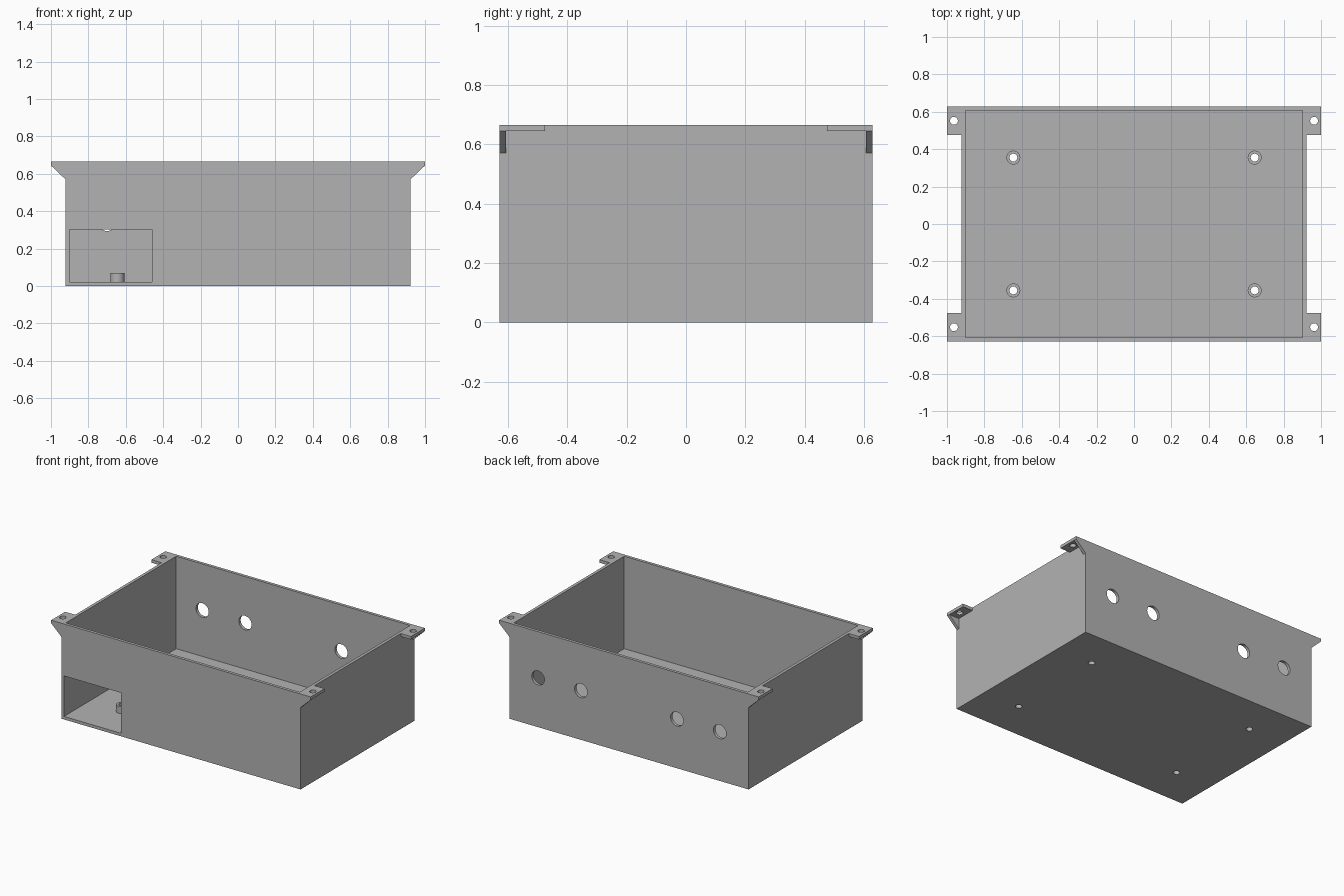
import bpy, bmesh, math
from mathutils import Matrix, Vector

if "Cube" in bpy.data.objects:
    bpy.data.objects.remove(bpy.data.objects["Cube"], do_unlink=True)

HX, HY, H, WALL = 0.922, 0.628, 0.665, 0.021
SIGNS = [(sx, sy) for sx in (-1, 1) for sy in (-1, 1)]

grey = bpy.data.materials.new("plain grey")
grey.use_nodes = True
grey.diffuse_color = (0.45, 0.45, 0.45, 1)
grey.node_tree.nodes["Principled BSDF"].inputs["Base Color"].default_value = grey.diffuse_color


def finish(name, bm):
    bmesh.ops.recalc_face_normals(bm, faces=bm.faces)
    mesh = bpy.data.meshes.new(name)
    bm.to_mesh(mesh)
    bm.free()
    mesh.materials.append(grey)
    obj = bpy.data.objects.new(name, mesh)
    bpy.context.collection.objects.link(obj)
    return obj


def box(name, lo, hi):
    lo, hi = Vector(lo), Vector(hi)
    bm = bmesh.new()
    bmesh.ops.create_cube(bm, size=1)
    for v in bm.verts:
        v.co = (lo + hi) / 2 + v.co * (hi - lo)
    return finish(name, bm)


def cylinder(name, centre, radius, depth, axis="Z"):
    bm = bmesh.new()
    turn = Matrix.Rotation(math.pi / 2, 4, "X") if axis == "Y" else Matrix()
    bmesh.ops.create_cone(bm, cap_ends=True, segments=48, radius1=radius, radius2=radius,
                          depth=depth, matrix=Matrix.Translation(centre) @ turn)
    return finish(name, bm)


def gusset(sx, sy):
    # triangular brace flush with the front or back wall
    profile = [(HX - 0.01, 0.56), (HX, 0.57), (1, H - WALL), (1, H), (HX - 0.01, H)]
    bm = bmesh.new()
    face = bm.faces.new([bm.verts.new((sx * x, sy * HY, z)) for x, z in profile])
    new = bmesh.ops.extrude_face_region(bm, geom=[face])["geom"]
    bmesh.ops.translate(bm, vec=(0, -sy * WALL, 0),
                        verts=[g for g in new if isinstance(g, bmesh.types.BMVert)])
    return finish("gusset", bm)


def combine(target, tool, operation):
    mod = target.modifiers.new("combine", "BOOLEAN")
    mod.operation, mod.solver, mod.object = operation, "EXACT", tool
    bpy.context.view_layer.objects.active = target
    bpy.ops.object.modifier_apply(modifier=mod.name)
    bpy.data.objects.remove(tool, do_unlink=True)


# Outer block with four mounting tabs, each braced by a gusset
case = box("enclosure_box", (-HX, -HY, 0), (HX, HY, H))
for sx, sy in SIGNS:
    xs = sorted((sx * (HX - 0.01), sx))
    ys = sorted((sy * 0.475, sy * HY))
    combine(case, box("tab", (xs[0], ys[0], H - WALL), (xs[1], ys[1], H)), "UNION")
    combine(case, gusset(sx, sy), "UNION")

# Open cavity
combine(case, box("cavity", (WALL - HX, WALL - HY, WALL), (HX - WALL, HY - WALL, 1)), "DIFFERENCE")

# Standoffs on the floor, drilled through, and screw holes in the tabs
for sx, sy in SIGNS:
    spot = (sx * 0.645, sy * 0.355, 0.04)
    combine(case, cylinder("standoff", spot, 0.037, 0.06), "UNION")
    combine(case, cylinder("drill", spot, 0.021, 0.3), "DIFFERENCE")
    combine(case, cylinder("drill", (sx * 0.963, sy * 0.552, H), 0.021, 0.1), "DIFFERENCE")

# Front window and round cable holes in the back
combine(case, box("window", (WALL - HX, -0.7, WALL), (-0.46, -0.55, 0.303)), "DIFFERENCE")
for x in (-0.7, -0.37, 0.37, 0.7):
    combine(case, cylinder("drill", (x, HY, 0.343), 0.049, 0.1, "Y"), "DIFFERENCE")

# Merge coplanar faces and keep only the round walls smooth
bm = bmesh.new()
bm.from_mesh(case.data)
bmesh.ops.remove_doubles(bm, verts=bm.verts, dist=0.0002)
bmesh.ops.dissolve_limit(bm, angle_limit=0.01, verts=bm.verts, edges=bm.edges)
bm.to_mesh(case.data)
bm.free()
bpy.ops.object.select_all(action="DESELECT")
case.select_set(True)
bpy.context.view_layer.objects.active = case
bpy.ops.object.shade_smooth_by_angle(angle=math.radians(30))
